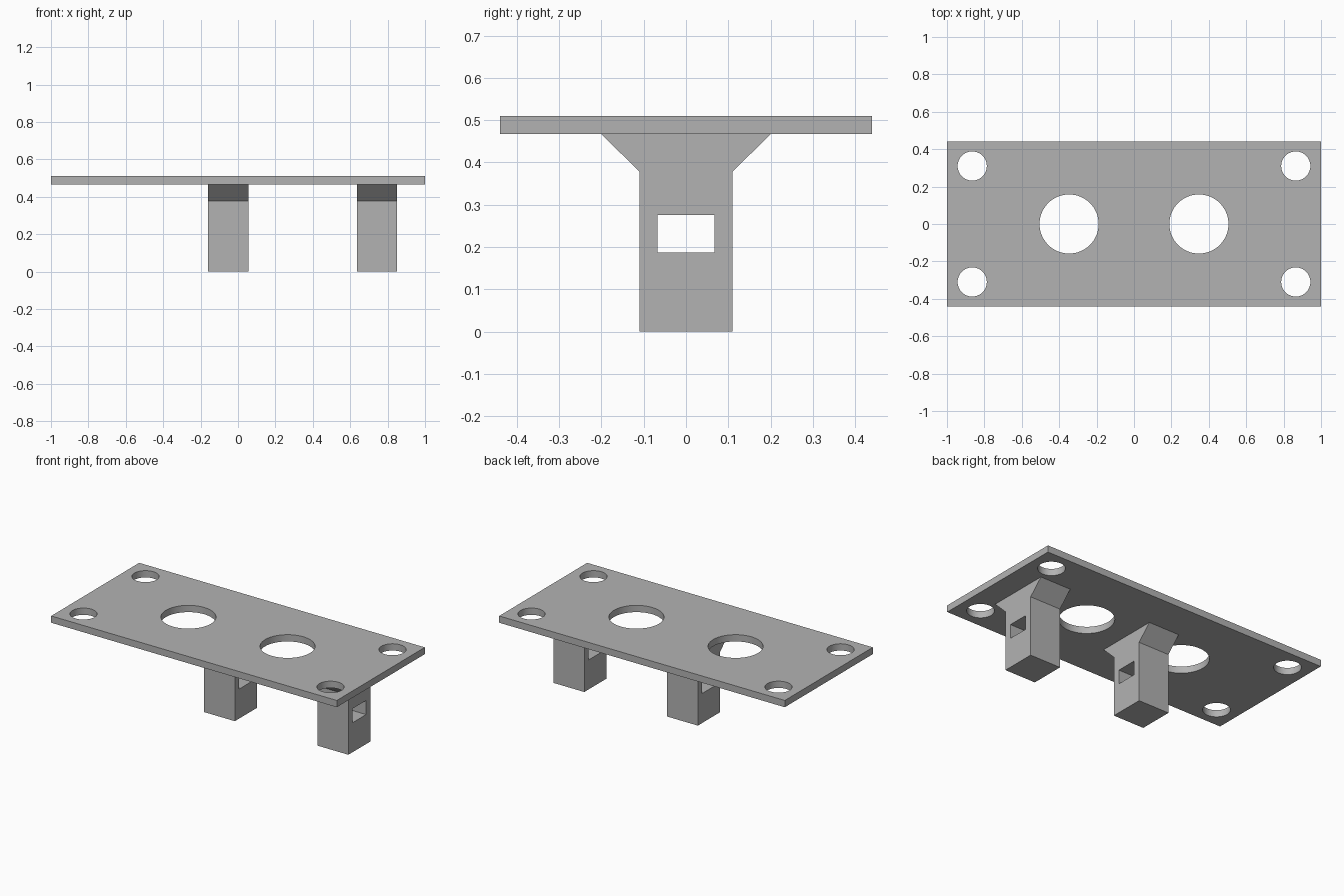
import bpy
import bmesh
from math import radians
from mathutils import Vector

cube = bpy.data.objects.get("Cube")
if cube:
    bpy.data.objects.remove(cube, do_unlink=True)

# Single grey material
GREY = (0.45, 0.45, 0.45, 1)
grey = bpy.data.materials.new("plain grey")
grey.use_nodes = True
grey.diffuse_color = GREY
grey.node_tree.nodes["Principled BSDF"].inputs["Base Color"].default_value = GREY

PLATE_BOTTOM, PLATE_TOP = 0.467, 0.51


def prism(name, points, offset):
    """Extrude a flat outline along an offset vector."""
    bm = bmesh.new()
    face = bm.faces.new([bm.verts.new(p) for p in points])
    result = bmesh.ops.extrude_face_region(bm, geom=[face])
    moved = [v for v in result["geom"] if isinstance(v, bmesh.types.BMVert)]
    bmesh.ops.translate(bm, verts=moved, vec=Vector(offset))
    bmesh.ops.recalc_face_normals(bm, faces=bm.faces)
    mesh = bpy.data.meshes.new(name)
    bm.to_mesh(mesh)
    bm.free()
    mesh.materials.append(grey)
    obj = bpy.data.objects.new(name, mesh)
    bpy.context.collection.objects.link(obj)
    return obj


def select_only(obj):
    bpy.ops.object.select_all(action='DESELECT')
    obj.select_set(True)
    bpy.context.view_layer.objects.active = obj


def cut(obj, cutter):
    """Subtract the cutter and discard it."""
    mod = obj.modifiers.new("hole", 'BOOLEAN')
    mod.operation = 'DIFFERENCE'
    mod.solver = 'EXACT'
    mod.object = cutter
    select_only(obj)
    bpy.ops.object.modifier_apply(modifier=mod.name)
    bpy.data.objects.remove(cutter, do_unlink=True)


def cut_round(obj, x, y, radius):
    bpy.ops.mesh.primitive_cylinder_add(
        vertices=64, radius=radius, depth=0.2, location=(x, y, PLATE_TOP))
    cutter = bpy.context.object
    cutter.data.materials.append(grey)
    cutter.hide_render = True
    cut(obj, cutter)


# Mounting plate with two large openings and four corner holes
corners = [(-1, -0.44), (1, -0.44), (1, 0.44), (-1, 0.44)]
plate = prism("mounting_plate", [(x, y, PLATE_BOTTOM) for x, y in corners],
              (0, 0, PLATE_TOP - PLATE_BOTTOM))
for sx in (-1, 1):
    cut_round(plate, sx * 0.347, 0, 0.158)
    for sy in (-1, 1):
        cut_round(plate, sx * 0.865, sy * 0.31, 0.078)
select_only(plate)
bpy.ops.object.shade_smooth_by_angle(angle=radians(30))

# Two flared legs, each with a rectangular slot through it
half = [(0.11, 0), (0.11, 0.378), (0.2, PLATE_BOTTOM)]
outline = half + [(-y, z) for y, z in reversed(half)]
slot = [(-0.067, 0.187), (0.067, 0.187), (0.067, 0.276), (-0.067, 0.276)]
WIDTH = 0.215
for name, x in (("middle_leg", -0.16), ("left_leg", 0.635)):
    leg = prism(name, [(x, y, z) for y, z in outline], (WIDTH, 0, 0))
    cutter = prism("slot_cutter", [(x - 0.1, y, z) for y, z in slot],
                   (WIDTH + 0.2, 0, 0))
    cutter.hide_render = True
    cut(leg, cutter)
